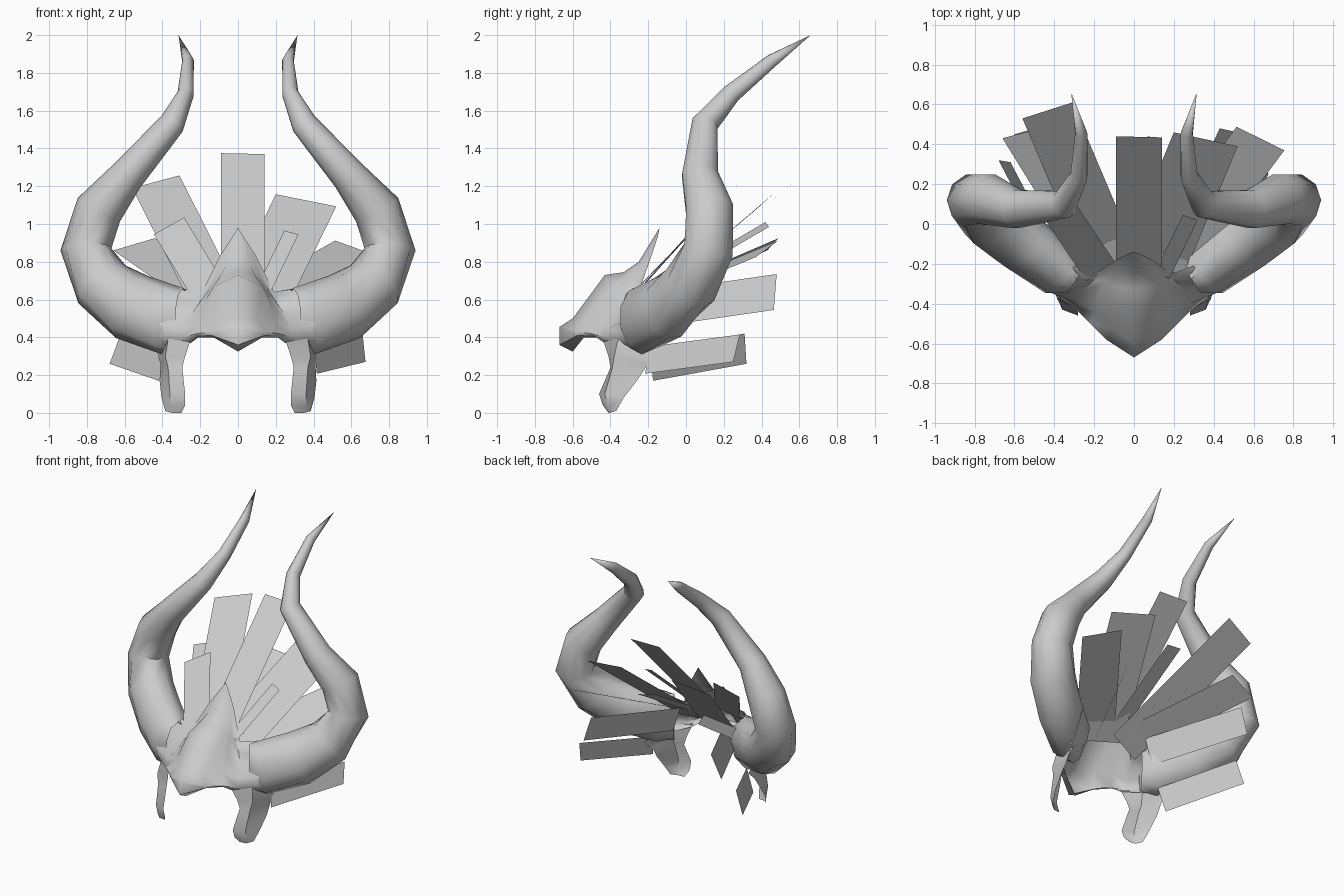
import bpy
import bmesh
import math
from mathutils import Vector

if "Cube" in bpy.data.objects:
    bpy.data.objects.remove(bpy.data.objects["Cube"], do_unlink=True)

# One plain grey for every part
grey = bpy.data.materials.new("plain_grey")
grey.use_nodes = True
colour = (0.6, 0.6, 0.6, 1)
grey.diffuse_color = colour
grey.node_tree.nodes["Principled BSDF"].inputs["Base Color"].default_value = colour


def make_object(name, bm, mirrored=False, smooth=False):
    """Turn a bmesh into a named, coloured object."""
    mesh = bpy.data.meshes.new(name)
    bm.to_mesh(mesh)
    bm.free()
    mesh.materials.append(grey)
    obj = bpy.data.objects.new(name, mesh)
    bpy.context.collection.objects.link(obj)
    if mirrored:
        modifier = obj.modifiers.new("Mirror", "MIRROR")
        modifier.use_axis[0] = True
    if smooth:
        bpy.ops.object.select_all(action="DESELECT")
        obj.select_set(True)
        bpy.context.view_layer.objects.active = obj
        bpy.ops.object.shade_smooth_by_angle(angle=math.radians(50))
    return obj


def bridge_rows(bm, rows, closed=False):
    """Join neighbouring rows of vertices with quads."""
    for upper, lower in zip(rows, rows[1:]):
        count = len(upper)
        for i in range(count if closed else count - 1):
            j = (i + 1) % count
            bm.faces.new((upper[i], lower[i], lower[j], upper[j]))


def make_shell(name, rows):
    """Open sheet through rows of points, mirrored to the other side."""
    bm = bmesh.new()
    bridge_rows(bm, [[bm.verts.new(p) for p in row] for row in rows])
    make_object(name, bm, mirrored=True, smooth=True)


def make_horns(name, stations, tip, sides=10):
    """Sweep an oval section along the stations and close it at the tip."""
    bm = bmesh.new()
    centres = [Vector(s[:3]) for s in stations] + [Vector(tip)]
    rings = []
    for k, (x, y, z, wide, deep) in enumerate(stations):
        along = (centres[k + 1] - centres[max(k - 1, 0)]).normalized()
        back = Vector((0, 1, 0))
        back = (back - along * back.dot(along)).normalized()
        side = along.cross(back)
        ring = []
        for i in range(sides):
            a = math.tau * i / sides
            offset = side * wide * math.cos(a) + back * deep * math.sin(a)
            ring.append(bm.verts.new(centres[k] + offset))
        rings.append(ring)
    bridge_rows(bm, rings, closed=True)
    point = bm.verts.new(tip)
    for i in range(sides):
        bm.faces.new((rings[-1][i], point, rings[-1][(i + 1) % sides]))
    bmesh.ops.recalc_face_normals(bm, faces=bm.faces)
    make_object(name, bm, mirrored=True, smooth=True)


def make_feather(name, first, second, base):
    """Flat blade running from its two tip corners back to the base centre."""
    p, q = Vector(first), Vector(second)
    run = Vector(base) - (p + q) / 2
    bm = bmesh.new()
    face = bm.faces.new([bm.verts.new(v) for v in (p, q, q + run, p + run)])
    face.normal_update()
    if face.normal.y > 0:
        face.normal_flip()
    make_object(name, bm)


# Pointed brow mask: rows run from crest to beak, centre out to the horn
make_shell("brow_mask", [
    [(0, -.14, .98), (.03, -.15, .93), (.09, -.18, .84), (.19, -.25, .64), (.3, -.21, .66)],
    [(0, -.25, .8), (.06, -.24, .79), (.11, -.24, .74), (.19, -.27, .62), (.33, -.24, .66)],
    [(0, -.33, .745), (.09, -.31, .73), (.14, -.29, .67), (.21, -.29, .57), (.36, -.28, .64)],
    [(0, -.43, .73), (.13, -.38, .67), (.17, -.35, .6), (.25, -.33, .52), (.41, -.32, .57)],
    [(0, -.6, .5), (.1, -.53, .5), (.19, -.44, .48), (.28, -.4, .45), (.43, -.34, .48)],
    [(0, -.67, .455), (.14, -.58, .43), (.22, -.5, .42), (.29, -.43, .4), (.42, -.33, .41)],
    [(0, -.67, .36), (.14, -.575, .41), (.22, -.49, .41), (.26, -.44, .38), (.4, -.31, .36)],
    [(0, -.6, .325), (.13, -.54, .4), (.21, -.47, .4), (.25, -.43, .37), (.38, -.28, .34)],
])

# Cheek guards: rows run downward, front edge to back edge
make_shell("cheek_guards", [
    [(.25, -.44, .39), (.37, -.36, .39), (.42, -.12, .33)],
    [(.28, -.41, .3), (.385, -.38, .3), (.42, -.16, .29)],
    [(.295, -.4, .24), (.37, -.39, .24), (.41, -.2, .26)],
    [(.28, -.46, .1), (.36, -.43, .1), (.415, -.26, .17)],
    [(.28, -.44, .04), (.36, -.41, .03), (.405, -.33, .08)],
    [(.3, -.41, 0), (.35, -.405, 0), (.385, -.37, .01)],
])

# Horns: centre, half width and half depth from root upward
make_horns("horns", [
    (.29, -.28, .49, .17, .08),
    (.36, -.235, .49, .185, .14),
    (.56, -.095, .56, .185, .145),
    (.72, .025, .68, .16, .15),
    (.805, .12, .865, .135, .138),
    (.737, .125, 1.075, .128, .131),
    (.588, .075, 1.255, .094, .1),
    (.35, .1, 1.53, .07, .072),
    (.277, .24, 1.69, .044, .052),
    (.265, .455, 1.865, .031, .036),
], (.315, .66, 2))

# Fan of flat feathers: two tip corners and the base centre
feathers = {
    "feather_centre": ((-.09, .44, 1.375), (.14, .435, 1.37), (.025, -.28, .65)),
    "feather_centre_rear": ((-.05, .42, 1.01), (.08, .44, .985), (0, -.25, .6)),
    "feather_upper_right": ((-.31, .61, 1.257), (-.56, .53, 1.19), (-.1, -.22, .56)),
    "feather_upper_left": ((.2, .46, 1.157), (.52, .39, 1.093), (.08, -.25, .55)),
    "feather_front_right": ((-.285, .09, 1.035), (-.445, .02, .945), (-.16, -.25, .65)),
    "feather_front_left": ((.245, .045, .965), (.32, .02, .945), (.14, -.26, .66)),
    "feather_side_right": ((-.44, .49, .925), (-.66, .43, .86), (-.13, -.22, .6)),
    "feather_side_left": ((.515, .488, .912), (.755, .37, .825), (.15, -.22, .6)),
    "feather_upright_right": ((-.53, .47, .72), (-.6, .45, .55), (-.25, -.15, .55)),
    "feather_upright_left": ((.43, .48, .735), (.5, .465, .545), (.18, -.15, .55)),
    "feather_low_right": ((-.62, .31, .42), (-.68, .32, .26), (-.39, -.18, .25)),
    "feather_low_left": ((.66, .285, .415), (.675, .25, .27), (.41, -.2, .28)),
}
for name, corners in feathers.items():
    make_feather(name, *corners)
